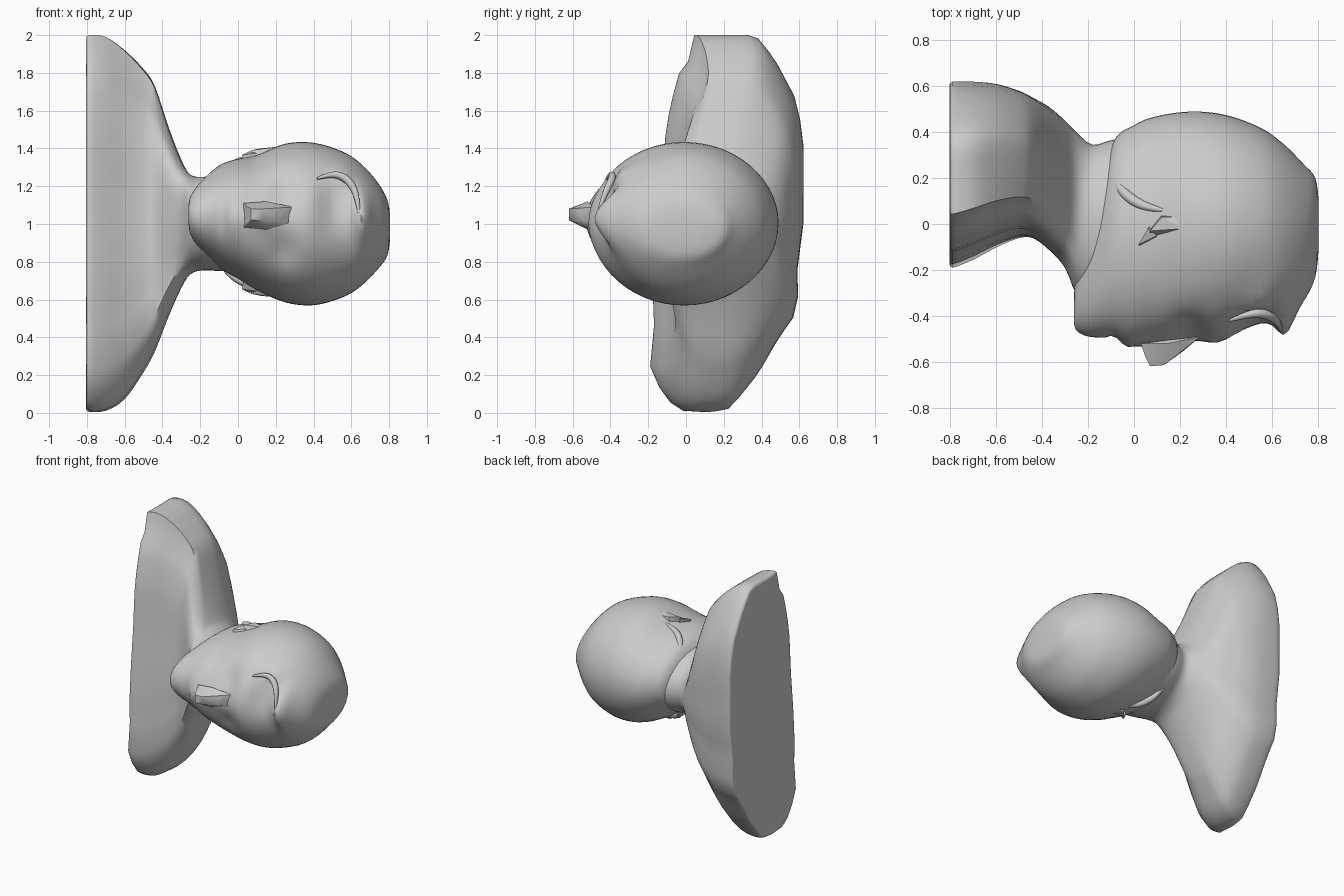
import bpy, bmesh, math
from mathutils import Vector

cube = bpy.data.objects.get("Cube")
if cube:
    bpy.data.objects.remove(cube, do_unlink=True)

clay = bpy.data.materials.new("grey_clay")
clay.use_nodes = True
GREY = (0.6, 0.6, 0.6, 1)
clay.diffuse_color = GREY
clay.node_tree.nodes["Principled BSDF"].inputs["Base Color"].default_value = GREY


def finish(name, bm, angle=50):
    bmesh.ops.recalc_face_normals(bm, faces=bm.faces)
    me = bpy.data.meshes.new(name)
    bm.to_mesh(me)
    bm.free()
    ob = bpy.data.objects.new(name, me)
    bpy.context.collection.objects.link(ob)
    me.materials.append(clay)
    bpy.ops.object.select_all(action='DESELECT')
    ob.select_set(True)
    bpy.context.view_layer.objects.active = ob
    bpy.ops.object.shade_smooth_by_angle(angle=math.radians(angle))
    return ob


def smooth_rows(rows, steps):
    """Catmull-Rom interpolation between section rows."""
    out = []
    for i in range(len(rows) - 1):
        p0, p1, p2, p3 = (rows[max(0, min(len(rows) - 1, i + k))] for k in (-1, 0, 1, 2))
        for s in range(steps):
            t = s / steps
            out.append([0.5 * (2 * b + (c - a) * t + (2 * a - 5 * b + 4 * c - d) * t * t
                               + (3 * b - a - 3 * c + d) * t ** 3)
                        for a, b, c, d in zip(p0, p1, p2, p3)])
    return out + [list(rows[-1])]


def loft(rings):
    bm = bmesh.new()
    vs = [[bm.verts.new(p) for p in ring] for ring in rings]
    n = len(vs[0])
    for a, b in zip(vs, vs[1:]):
        for i in range(n):
            j = (i + 1) % n
            bm.faces.new((a[i], a[j], b[j], b[i]))
    bm.faces.new(vs[0])
    bm.faces.new(vs[-1])
    return bm


# Bust outline at the cut base, as (y, z)
OUTLINE = [(.04, 2), (.36, 2), (.46, 1.88), (.57, 1.68), (.62, 1.48), (.62, 1), (.58, .7),
           (.6, .55), (.49, .4), (.37, .2), (.22, .02), (.12, 0), (-.04, .01), (-.11, .07),
           (-.2, .22), (-.17, .35), (-.18, .62), (-.16, .9), (-.13, 1.2), (-.12, 1.42),
           (-.09, 1.62), (-.04, 1.8), (.04, 1.9)]
UNIT = [Vector(((y - .21) / .41, z - 1)) for y, z in OUTLINE]


def outline_hit(d):
    """Point where a ray from the centre meets the unit outline."""
    best = None
    for a, b in zip(UNIT, UNIT[1:] + UNIT[:1]):
        e = b - a
        den = d.x * e.y - d.y * e.x
        if abs(den) < 1e-9:
            continue
        r = (a.x * e.y - a.y * e.x) / den
        s = (a.x * d.y - a.y * d.x) / den
        if r > 0 and -1e-6 <= s <= 1 + 1e-6:
            best = d * r if best is None or r > best.length else best
    return best if best is not None else d


# Torso and neck: x, y min, y max, z min, z max, roundness
TORSO = [(-.805, -.17, .60, .03, 1.97, 0), (-.79, -.195, .62, .005, 2, 0),
         (-.70, -.16, .62, .01, 1.99, .0), (-.60, -.11, .61, .07, 1.92, .05),
         (-.50, -.075, .58, .21, 1.82, .15), (-.44, -.08, .55, .32, 1.73, .25),
         (-.37, -.13, .51, .50, 1.52, .5), (-.30, -.20, .45, .66, 1.34, .8),
         (-.25, -.31, .40, .735, 1.26, 1), (-.18, -.36, .345, .755, 1.25, 1),
         (-.08, -.36, .37, .75, 1.26, 1), (.1, -.3, .38, .75, 1.25, 1)]
rings = []
for x, y0, y1, z0, z1, k in smooth_rows(TORSO, 3):
    ring = []
    for i in range(48):
        a = 2 * math.pi * i / 48
        c = Vector((math.cos(a), math.sin(a)))
        p = outline_hit(c).lerp(c, max(0, min(1, k)))
        ring.append((x, (y0 + y1) / 2 + p.x * (y1 - y0) / 2, (z0 + z1) / 2 + p.y * (z1 - z0) / 2))
    rings.append(ring)
finish("shoulders_and_neck", loft(rings), 60)

# Head, lofted from chin to crown: x, y min, y max, z min, z max
HEAD = [(-.262, -.43, -.32, 1.0, 1.10), (-.25, -.465, -.2, .94, 1.15), (-.2, -.49, -.02, .87, 1.22),
        (-.1, -.50, .34, .77, 1.31), (0, -.525, .43, .71, 1.345), (.1, -.52, .47, .65, 1.365),
        (.25, -.51, .49, .585, 1.425), (.4, -.495, .475, .57, 1.43), (.55, -.44, .42, .61, 1.385),
        (.65, -.40, .35, .67, 1.32), (.74, -.33, .26, .76, 1.22), (.79, -.23, .20, .83, 1.13),
        (.805, -.10, .10, .92, 1.05)]
# Soft relief pushed out of the face: x, z, radius x, radius z, amount
RELIEF = [(.24, .86, .07, .08, -.035), (.24, 1.19, .07, .08, -.035), (.36, 1.02, .06, .2, .015),
          (.50, 1.10, .06, .12, -.03), (.66, 1.04, .05, .13, .09), (.55, 1.27, .07, .05, .04),
          (-.09, 1.03, .025, .10, -.015), (-.03, 1.03, .03, .09, .015), (.12, 1.03, .08, .05, .03)]
rings = []
for x, y0, y1, z0, z1 in smooth_rows(HEAD, 4):
    ring = []
    for i in range(56):
        a = 2 * math.pi * i / 56
        y = (y0 + y1) / 2 + math.cos(a) * (y1 - y0) / 2
        z = (z0 + z1) / 2 + math.sin(a) * (z1 - z0) / 2
        if math.cos(a) < 0:
            front = min(1, -2 * math.cos(a))
            for cx, cz, rx, rz, amount in RELIEF:
                y -= front * amount * math.exp(-((x - cx) / rx) ** 2 - ((z - cz) / rz) ** 2)
        ring.append((x, y, z))
    rings.append(ring)
finish("head", loft(rings), 60)


def hull(name, points, angle=35):
    bm = bmesh.new()
    for p in points:
        bm.verts.new(p)
    res = bmesh.ops.convex_hull(bm, input=bm.verts)
    bmesh.ops.delete(bm, geom=list({g for g in res["geom_interior"] + res["geom_unused"]
                                    if isinstance(g, bmesh.types.BMVert)}), context='VERTS')
    return finish(name, bm, angle)


# Nose: wide blunt tip narrowing up to the bridge
hull("nose", [(.05, -.58, 1.0), (.05, -.58, 1.09), (.07, -.62, 1.02), (.07, -.62, 1.08),
              (.13, -.615, 1.02), (.13, -.615, 1.08), (.03, -.52, .98), (.03, -.52, 1.11),
              (.15, -.52, .97), (.15, -.52, 1.12), (.22, -.55, 1.02), (.22, -.55, 1.07),
              (.29, -.49, 1.0), (.29, -.49, 1.09)])

# Small folded ears, one on each side
for side, name in ((1, "upper_ear"), (-1, "lower_ear")):
    mid, half = 1.01, .335

    def ear_point(x, y, lift):
        return (x, y, mid + side * (half + lift))

    hull(name + "_rim", [ear_point(*p) for p in (
        (.07, -.03, .045), (.12, .03, .055), (.21, .03, .05), (.22, -.02, .065),
        (.13, .0, .03), (.06, -.06, .0), (.12, .05, -.04), (.23, .04, -.02), (.22, -.05, -.02))], 20)
    hull(name + "_lobe", [ear_point(*p) for p in (
        (.02, -.09, .02), (.06, -.02, .04), (.10, -.05, .03), (.03, -.10, -.03),
        (.11, -.07, -.04), (.08, .0, -.04))], 20)


def ridge(name, path, radius):
    """Tapered raised ridge following a short path."""
    cu = bpy.data.curves.new(name, 'CURVE')
    cu.dimensions = '3D'
    cu.bevel_depth = radius
    cu.bevel_resolution = 2
    cu.use_fill_caps = True
    sp = cu.splines.new('NURBS')
    sp.points.add(len(path) - 1)
    for i, p in enumerate(path):
        sp.points[i].co = (*p, 1)
        sp.points[i].radius = .3 + .7 * math.sin(math.pi * i / (len(path) - 1))
    sp.use_endpoint_u = True
    sp.order_u = 3
    ob = bpy.data.objects.new(name, cu)
    bpy.context.collection.objects.link(ob)
    cu.materials.append(clay)


# Hair edge curving over the forehead, and hairlines behind both ears
ridge("forehead_hair_edge", [(.42, -.42, 1.24), (.50, -.39, 1.27), (.58, -.39, 1.24),
                             (.63, -.43, 1.16), (.64, -.465, 1.06)], .022)
for side in (1, -1):
    ridge("nape_hairline", [(-.10, .27, 1.02 + side * .14), (-.08, .18, 1.02 + side * .235),
                            (-.02, .11, 1.02 + side * .30), (.06, .07, 1.01 + side * .335),
                            (.13, .06, 1.01 + side * .355)], .025)
